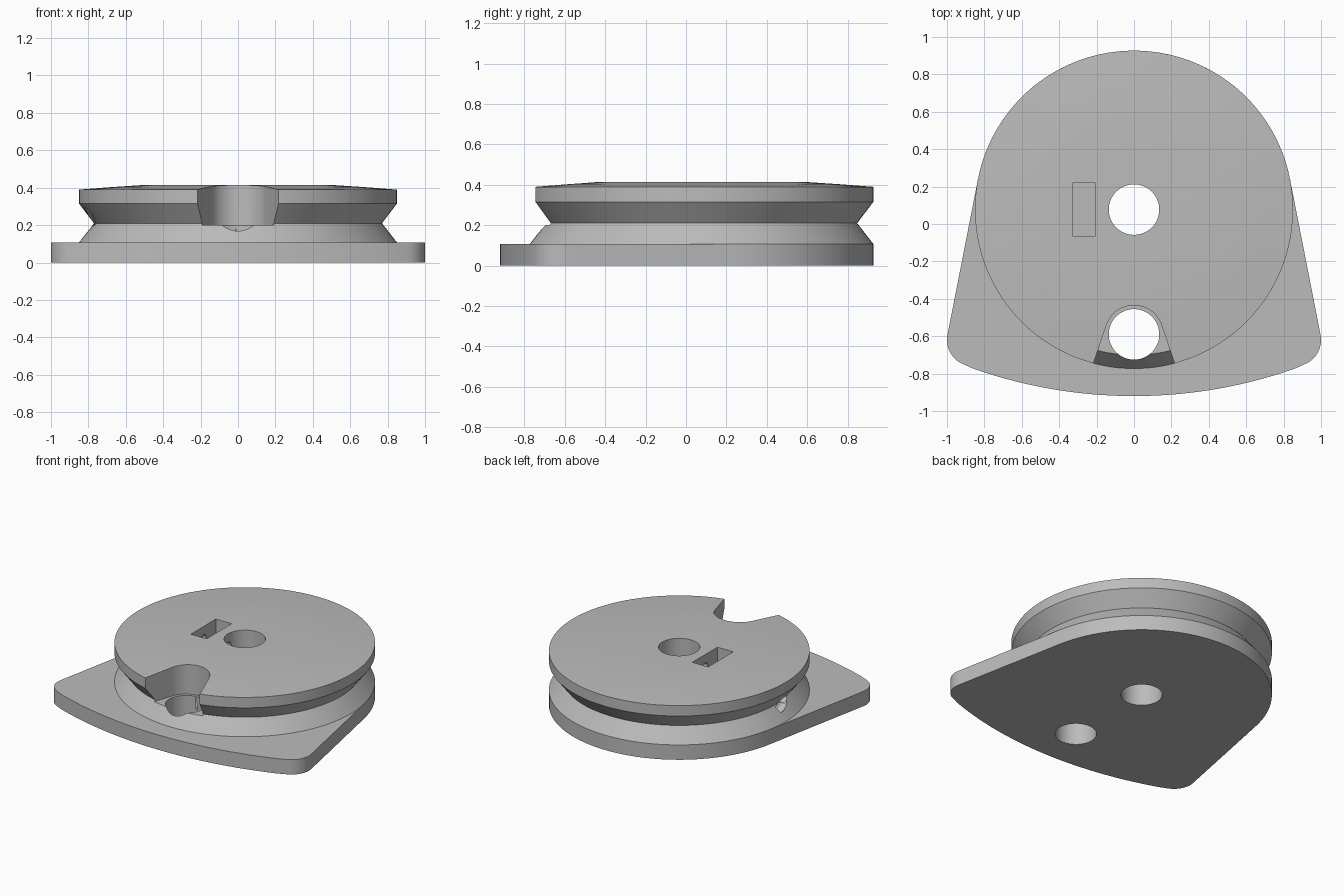
import bpy, bmesh
from math import sin, cos, radians, pi
from mathutils import Vector

if "Cube" in bpy.data.objects:
    bpy.data.objects.remove(bpy.data.objects["Cube"], do_unlink=True)

AXIS_Y = 0.077      # centre of the round pulley
RADIUS = 0.85
BASE_TOP = 0.107

grey = bpy.data.materials.new("plain grey")
grey.use_nodes = True
grey.diffuse_color = (0.5, 0.5, 0.5, 1)
grey.node_tree.nodes["Principled BSDF"].inputs["Base Color"].default_value = (0.5, 0.5, 0.5, 1)


def make_object(name, bm):
    bmesh.ops.recalc_face_normals(bm, faces=bm.faces)
    mesh = bpy.data.meshes.new(name)
    bm.to_mesh(mesh)
    bm.free()
    mesh.materials.append(grey)
    obj = bpy.data.objects.new(name, mesh)
    bpy.context.collection.objects.link(obj)
    return obj


def arc(cx, cy, r, start, end, steps):
    angles = [radians(start + (end - start) * i / steps) for i in range(steps + 1)]
    return [(cx + r * cos(a), cy + r * sin(a)) for a in angles]


def prism(name, outline, bottom, top):
    bm = bmesh.new()
    face = bm.faces.new([bm.verts.new((x, y, bottom)) for x, y in outline])
    result = bmesh.ops.extrude_face_region(bm, geom=[face])
    verts = [v for v in result["geom"] if isinstance(v, bmesh.types.BMVert)]
    bmesh.ops.translate(bm, verts=verts, vec=(0, 0, top - bottom))
    return make_object(name, bm)


def lathe(name, profile, segments=144):
    bm = bmesh.new()
    rings = []
    for r, z in profile:
        rings.append([bm.verts.new((r * cos(2 * pi * i / segments),
                                    AXIS_Y + r * sin(2 * pi * i / segments), z))
                      for i in range(segments)])
    for low, high in zip(rings, rings[1:]):
        for i in range(segments):
            j = (i + 1) % segments
            bm.faces.new((low[i], low[j], high[j], high[i]))
    bm.faces.new(rings[0])
    bm.faces.new(rings[-1])
    return make_object(name, bm)


def rod(name, start, end, r):
    """Cylinder between two points given relative to the pulley axis."""
    a, b = Vector(start), Vector(end)
    bm = bmesh.new()
    bmesh.ops.create_cone(bm, cap_ends=True, segments=24, radius1=r, radius2=r,
                          depth=(b - a).length)
    bm.transform((b - a).to_track_quat('Z', 'Y').to_matrix().to_4x4())
    bmesh.ops.translate(bm, verts=bm.verts, vec=(a + b) / 2 + Vector((0, AXIS_Y, 0)))
    return make_object(name, bm)


def cut(target, cutters):
    bpy.context.view_layer.objects.active = target
    for cutter in cutters:
        cutter.hide_render = True
        mod = target.modifiers.new(cutter.name, 'BOOLEAN')
        mod.operation = 'DIFFERENCE'
        mod.solver = 'EXACT'
        mod.object = cutter
        bpy.ops.object.modifier_apply(modifier=mod.name)


# Base plate: round back, straight flaring sides, rounded corners, bowed front
right = arc(0.86, -0.62, 0.14, -69, 11, 12)
left = [(-x, y) for x, y in reversed(right)]
back = arc(0, AXIS_Y, RADIUS, 11.2, 168.8, 64)
front = arc(0, 1.67, 2.59, 249.4, 290.6, 32)[1:-1]
base_plate = prism("base_plate", right + back + left + front, 0, BASE_TOP)

# Grooved pulley with a softly sloping rim
pulley = lathe("grooved_pulley", [
    (0.8, 0.06), (RADIUS, BASE_TOP), (0.77, 0.21), (RADIUS, 0.315),
    (RADIUS, 0.39), (0.68, 0.403), (0.5, 0.415)])

# Through holes
axle = prism("axle_hole_cutter", arc(0, AXIS_Y, 0.135, 0, 354, 59), -0.2, 0.7)
pin = prism("pin_hole_cutter", arc(0, -0.59, 0.135, 0, 354, 59), -0.2, 0.7)

# Flared notch at the front, opening outward
notch = prism("notch_cutter", arc(0, -0.59, 0.155, 18.9, 161.1, 32)
              + [(-0.287, -0.95), (0.287, -0.95)], 0.2, 0.7)

# Rectangular pocket and the cord passage leading from the axle to the groove
pocket = prism("pocket_cutter", [(-0.33, -0.065), (-0.205, -0.065),
                                 (-0.205, 0.22), (-0.33, 0.22)], 0.21, 0.7)
passage = rod("cord_passage_cutter", (0, 0, 0.32), (-0.36, 0, 0.32), 0.035)
outlet = rod("cord_outlet_cutter", (-0.3, 0, 0.325), (-0.78, -0.1, 0.215), 0.035)
mouth = rod("cord_mouth_cutter", (-0.775, 0, 0.165), (-0.8, -0.19, 0.28), 0.035)

cut(base_plate, [axle, pin])
cut(pulley, [axle, pin, notch, pocket, passage, outlet, mouth])
for helper in (axle, pin, notch, pocket, passage, outlet, mouth):
    bpy.data.objects.remove(helper, do_unlink=True)

# Smooth curved walls, crisp edges
for obj in (base_plate, pulley):
    bpy.ops.object.select_all(action='DESELECT')
    obj.select_set(True)
    bpy.context.view_layer.objects.active = obj
    bpy.ops.object.shade_smooth_by_angle(angle=radians(20))
